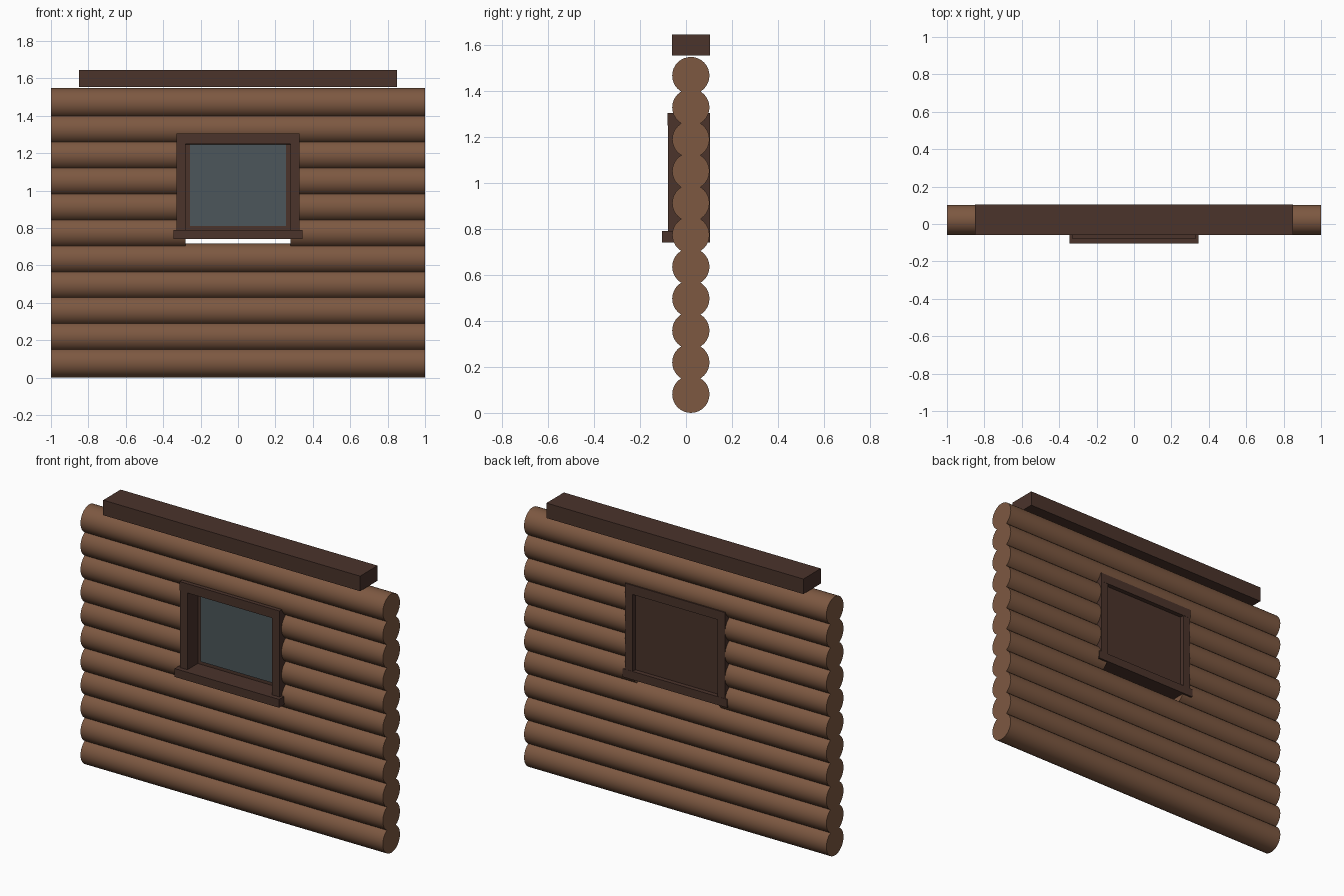
import bpy
import math

if "Cube" in bpy.data.objects:
    bpy.data.objects.remove(bpy.data.objects["Cube"])


def material(name, rgb):
    m = bpy.data.materials.new(name)
    m.diffuse_color = (*rgb, 1)
    m.use_nodes = True
    m.node_tree.nodes["Principled BSDF"].inputs["Base Color"].default_value = m.diffuse_color
    return m


LOG = material("log brown", (0.205, 0.098, 0.053))
TRIM = material("dark trim brown", (0.069, 0.033, 0.024))
GLASS = material("grey blue glass", (0.072, 0.094, 0.103))


def box(name, x0, x1, y0, y1, z0, z1, mat):
    bpy.ops.mesh.primitive_cube_add(
        size=1, location=((x0 + x1) / 2, (y0 + y1) / 2, (z0 + z1) / 2))
    o = bpy.context.object
    o.name = name
    o.scale = (x1 - x0, y1 - y0, z1 - z0)
    bpy.ops.object.transform_apply(location=False, rotation=False, scale=True)
    o.data.materials.append(mat)
    return o


RADIUS, PITCH, WALL_Y = 0.081, 0.1386, 0.021


def log(name, x0, x1, z):
    bpy.ops.mesh.primitive_cylinder_add(
        vertices=32, radius=RADIUS, depth=x1 - x0,
        location=((x0 + x1) / 2, WALL_Y, z), rotation=(0, math.pi / 2, 0))
    o = bpy.context.object
    o.name = name
    o.data.materials.append(LOG)
    bpy.ops.object.shade_smooth_by_angle(angle=math.radians(35))


# Stacked log wall; the logs beside the window are split in two
for i in range(11):
    z = RADIUS + i * PITCH
    if 5 <= i <= 8:
        log(f"left_log_{i}", -1, -0.281, z)
        log(f"right_log_{i}", 0.281, 1, z)
    else:
        log(f"wall_log_{i}", -1, 1, z)

# Beam resting above the wall
box("top_beam", -0.85, 0.85, -0.06, 0.105, 1.555, 1.645, TRIM)

# Window frame
for side, x in (("left", -0.305), ("right", 0.305)):
    box(f"{side}_jamb", x - 0.025, x + 0.025, -0.078, 0.104, 0.79, 1.25, TRIM)
box("window_head", -0.33, 0.33, -0.08, 0.105, 1.25, 1.305, TRIM)
box("window_sill", -0.345, 0.345, -0.105, 0.105, 0.74, 0.79, TRIM)

# Closed backing panel with the pane on its front
box("window_panel", -0.28, 0.28, 0.02, 0.078, 0.79, 1.25, TRIM)
box("window_pane", -0.256, 0.256, 0.013, 0.021, 0.81, 1.247, GLASS)
